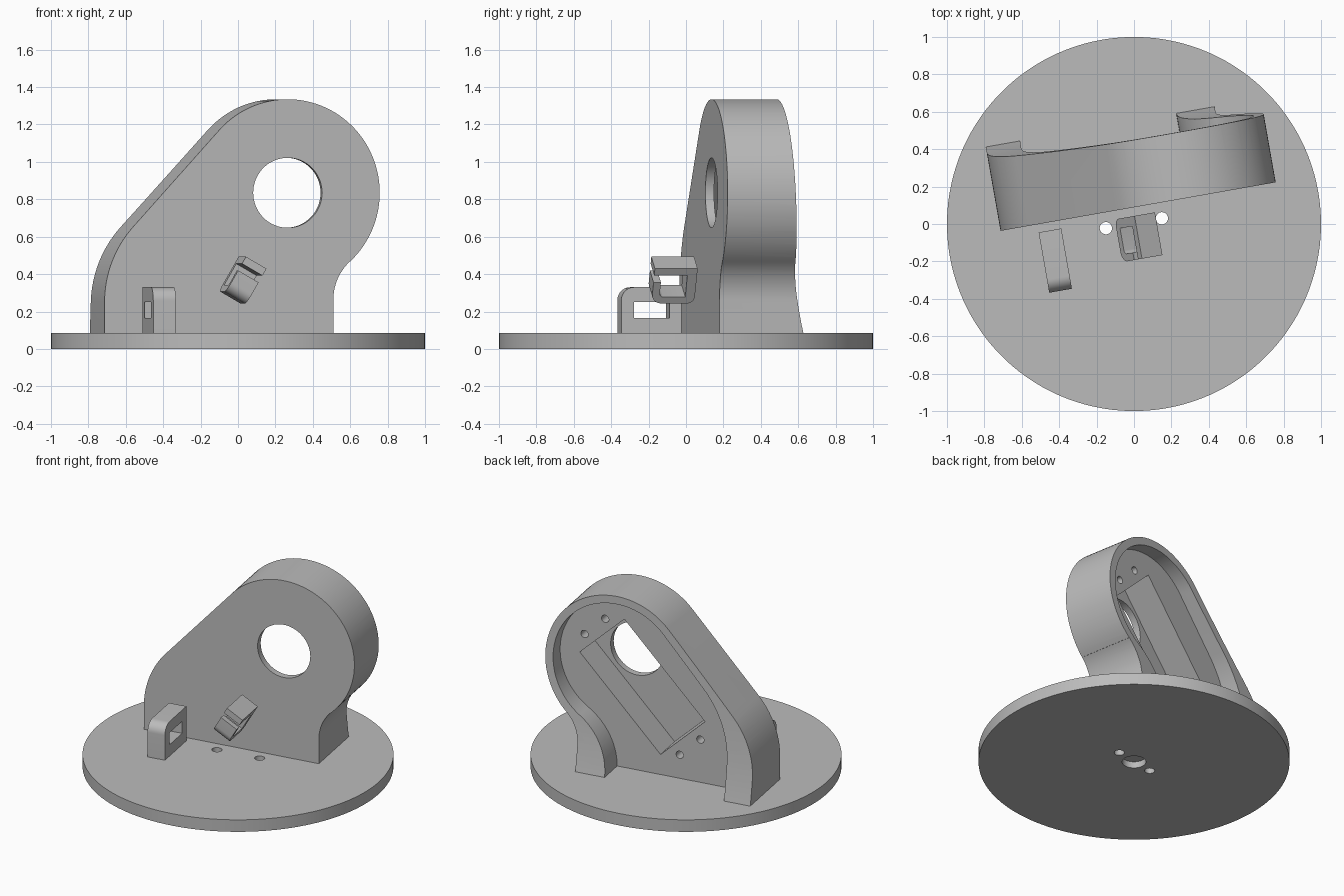
import bpy, bmesh, math
from mathutils import Vector

if "Cube" in bpy.data.objects:
    bpy.data.objects.remove(bpy.data.objects["Cube"])

TURN = math.radians(10)      # the upright parts are turned on the disc
FRONT = 0.088                # front plane of the upright housing
X, Y, Z = Vector((1, 0, 0)), Vector((0, 1, 0)), Vector((0, 0, 1))

grey = bpy.data.materials.new("light grey")
grey.diffuse_color = (0.5, 0.5, 0.5, 1)
grey.use_nodes = True
grey.node_tree.nodes["Principled BSDF"].inputs["Base Color"].default_value = grey.diffuse_color


def prism(name, pts, lo, hi, a=X, b=Z, c=Y, origin=Vector()):
    """Extrude a profile in the a/b plane from lo to hi along c."""
    bm = bmesh.new()
    face = bm.faces.new([bm.verts.new(origin + a * p + b * q + c * lo) for p, q in pts])
    ext = bmesh.ops.extrude_face_region(bm, geom=[face])["geom"]
    bmesh.ops.translate(bm, vec=c * (hi - lo),
                        verts=[v for v in ext if isinstance(v, bmesh.types.BMVert)])
    bmesh.ops.recalc_face_normals(bm, faces=bm.faces)
    me = bpy.data.meshes.new(name)
    bm.to_mesh(me)
    bm.free()
    ob = bpy.data.objects.new(name, me)
    bpy.context.collection.objects.link(ob)
    me.materials.append(grey)
    return ob


def arc(cx, cy, r, a0, a1, n=24):
    return [(cx + r * math.cos(math.radians(a0 + (a1 - a0) * i / n)),
             cy + r * math.sin(math.radians(a0 + (a1 - a0) * i / n))) for i in range(n + 1)]


def circle(cx, cy, r, n=48):
    return arc(cx, cy, r, 0, 360, n)[:-1]


def rect(x0, y0, x1, y1):
    return [(x0, y0), (x1, y0), (x1, y1), (x0, y1)]


def cut(ob, *cutters):
    for cutter in cutters:
        cutter.hide_render = True
        mod = ob.modifiers.new("cut", 'BOOLEAN')
        mod.operation, mod.solver, mod.object = 'DIFFERENCE', 'EXACT', cutter
        bpy.context.view_layer.objects.active = ob
        bpy.ops.object.modifier_apply(modifier=mod.name)
        bpy.data.objects.remove(cutter)


def finish(ob):
    ob.rotation_euler.z = TURN
    bpy.ops.object.select_all(action='DESELECT')
    ob.select_set(True)
    bpy.context.view_layer.objects.active = ob
    bpy.ops.object.shade_smooth_by_angle(angle=math.radians(25))


# Base disc with two screw holes and a blind socket underneath
disc = prism("base_disc", circle(0, 0, 1, 128), 0, 0.085, X, Y, Z)
cut(disc,
    *[prism("screw_cutter", circle(s * 0.152, 0.004, 0.033, 24), -0.1, 0.2, X, Y, Z)
      for s in (-1, 1)],
    prism("socket_cutter", circle(0, 0, 0.077, 32), -0.1, 0.045, X, Y, Z))
finish(disc)

# Upright housing: round head leaning over a wide foot
outline = ([(0.533, 0.08)] + arc(0.813, 0.262, 0.28, 180, 132.6, 14)
           + arc(0.285, 0.835, 0.5, -47.2, 137.8, 56)
           + arc(-0.109, 0.25, 0.6, 138.2, 180, 16) + [(-0.709, 0.08)])
housing = prism("upright_housing", outline, FRONT, 0.7)

# Back surface, flaring out toward the foot
back = [(FRONT + 0.345 + 0.11 * math.exp(-(z - 0.085) / 0.5), z)
        for z in [i * 0.07 for i in range(21)]]
back_cutter = prism("back_cutter", back + [(1.0, 1.4), (1.0, 0.0)], -1.2, 1.2, Y, Z, X)

# Pocket in the back, open at the bottom between the two feet
pocket = ([(0.325, -0.1)] + arc(0.777, 0.085, 0.452, 180, 123.3, 18)
          + arc(0.285, 0.835, 0.445, -56.5, 137.8, 56)
          + arc(0.187, 0.33, 0.71, 138.2, 180, 16) + [(-0.523, -0.1)])
pocket_cutter = prism("pocket_cutter", pocket, 0.35, 1.1)

# Slanted motor recess with screw holes at both ends, and the round window
lean = math.radians(47)
A = Vector((math.cos(lean), 0, math.sin(lean)))
B = Vector((-math.sin(lean), 0, math.cos(lean)))
mid = Vector((0.146, 0, 0.682))
recess = prism("recess_cutter", rect(-0.42, -0.216, 0.42, 0.216), 0.135, 0.9, A, B, Y, mid)
mounts = [prism("mount_cutter", circle(s * 0.495, t * 0.1, 0.026, 20), 0.2, 0.9, A, B, Y, mid)
          for s in (-1, 1) for t in (-1, 1)]
window = prism("window_cutter", circle(0.285, 0.835, 0.187, 64), -0.2, 0.9)
cut(housing, back_cutter, pocket_cutter, recess, window, *mounts)
finish(housing)

# Cable loop standing on the disc
loop = prism("cable_loop", [(0.044, 0.08), (0.044, 0.33)]
             + arc(-0.213, 0.26, 0.07, 90, 180, 10) + [(-0.283, 0.08)],
             -0.51, -0.387, Y, Z, X)
cut(loop, prism("loop_cutter", rect(-0.215, 0.165, -0.02, 0.25), -0.7, -0.2, Y, Z, X))
finish(loop)

# Tilted cable hook in front of the housing, with a slit below its top arm
W = Vector((math.cos(math.radians(-30)), 0, math.sin(math.radians(-30))))
T = Vector((0.5, 0, math.cos(math.radians(30))))
hook = prism("cable_hook",
             arc(0.0, 0.042, 0.042, 0, -90, 8)
             + arc(-0.135, 0.055, 0.055, 270, 180, 8)
             + [(-0.19, 0.13), (-0.15, 0.13)]
             + arc(-0.13, 0.06, 0.02, 180, 270, 4)
             + [(-0.01, 0.04), (-0.01, 0.172), (-0.19, 0.172), (-0.19, 0.215), (0.042, 0.215)],
             -0.064, 0.064, Y, T, W, Vector((-0.042, 0, 0.275)))
finish(hook)
